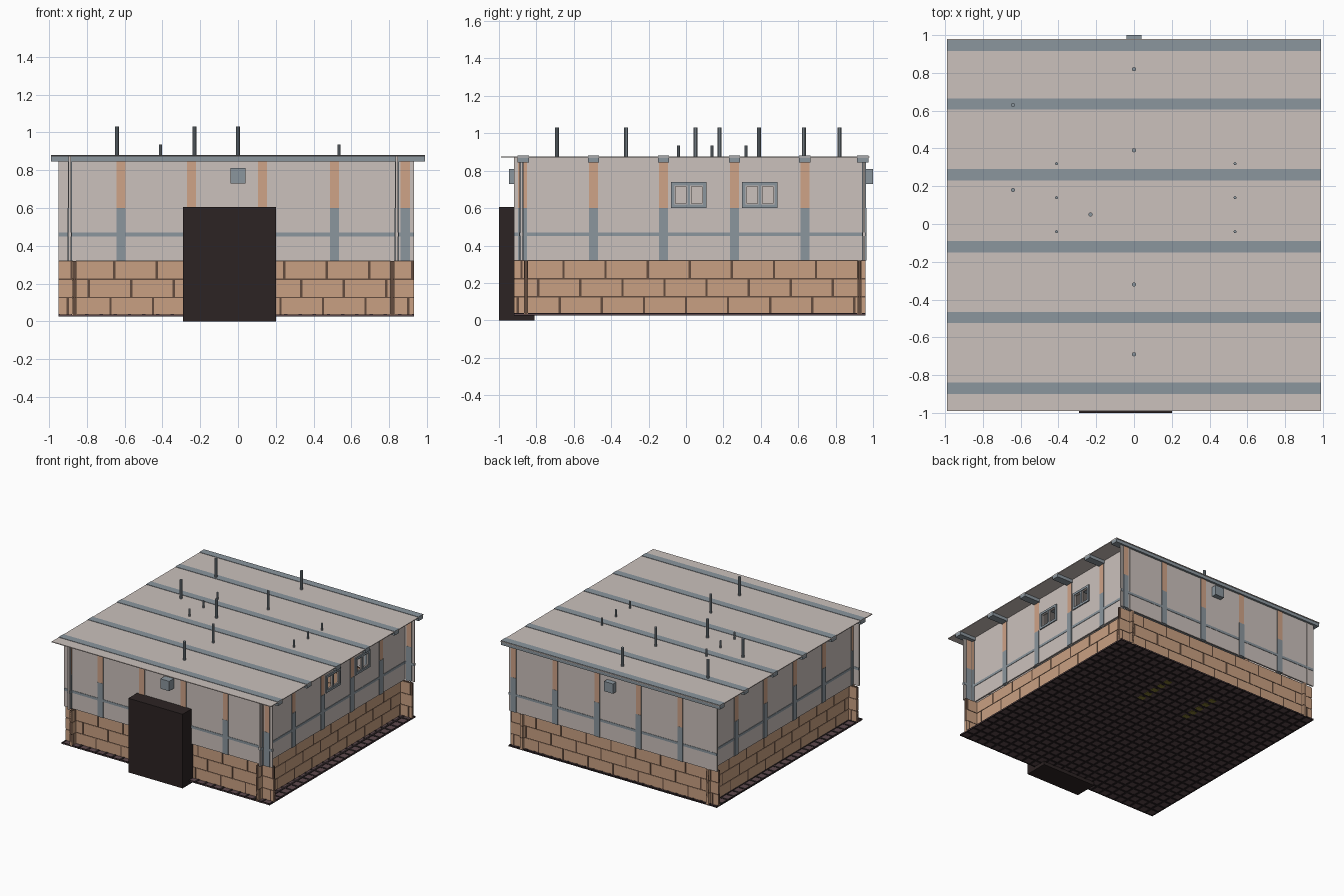
import bpy, bmesh
from mathutils import Matrix, Vector

cube = bpy.data.objects.get("Cube")
if cube:
    bpy.data.objects.remove(cube, do_unlink=True)


def material(name, *srgb):
    lin = [((c / 255 + 0.055) / 1.055) ** 2.4 for c in srgb] + [1]
    m = bpy.data.materials.new(name)
    m.use_nodes = True
    m.diffuse_color = lin
    m.node_tree.nodes["Principled BSDF"].inputs["Base Color"].default_value = lin
    return m


PLASTER = material("pale plaster", 203, 193, 188)
STEEL = material("blue grey steel", 139, 150, 158)
ORANGE = material("faded orange", 207, 163, 135)
BRICK = material("brick", 201, 160, 130)
MORTAR = material("mortar", 100, 76, 62)
DARK = material("dark doorway", 44, 35, 35)
FLOOR = material("floor brown", 92, 72, 76)
GRID = material("floor grid", 40, 32, 34)
YELLOW = material("floor marking", 130, 120, 50)


def boxes(name, items, mats, rule=None):
    """One object from (x0, x1, y0, y1, z0, z1) boxes; rule picks a face's material."""
    bm = bmesh.new()
    for x0, x1, y0, y1, z0, z1 in items:
        size = Matrix.Diagonal((x1 - x0, y1 - y0, z1 - z0, 1))
        mid = Matrix.Translation(((x0 + x1) / 2, (y0 + y1) / 2, (z0 + z1) / 2))
        bmesh.ops.create_cube(bm, size=1, matrix=mid @ size)
    bm.normal_update()
    if rule:
        for f in bm.faces:
            f.material_index = rule(f)
    return finish(name, bm, mats)


def finish(name, bm, mats):
    me = bpy.data.meshes.new(name)
    bm.to_mesh(me)
    bm.free()
    for m in mats:
        me.materials.append(m)
    ob = bpy.data.objects.new(name, me)
    bpy.context.collection.objects.link(ob)
    return ob


def slab(axis, pos, half, a0, a1, z0, z1):
    """Box running along an axis, centred on pos across it."""
    if axis == "x":
        return (a0, a1, pos - half, pos + half, z0, z1)
    return (pos - half, pos + half, a0, a1, z0, z1)


X0, X1, Y0, Y1 = -0.95, 0.93, -0.92, 0.96
BASE, SILL, TOP = 0.03, 0.32, 0.875
FRONT_COLS = [-0.62, -0.245, 0.13, 0.51, 0.885]
SIDE_COLS = [-0.875, -0.495, -0.12, 0.26, 0.635]
WINDOWS = [(-0.08, 0.11), (0.30, 0.49)]
WIN_Z0, WIN_Z1 = 0.60, 0.74

# name, run direction, plane, inward sign, extent, column positions
WALLS = [("front", "x", -0.88, 1, X0, X1, FRONT_COLS),
         ("back", "x", 0.952, -1, X0, X1, FRONT_COLS),
         ("left", "y", 0.84, -1, Y0, Y1, SIDE_COLS),
         ("right", "y", -0.89, 1, Y0, Y1, SIDE_COLS)]

for name, axis, pos, inward, a0, a1, cols in WALLS:
    # Upper wall panels, leaving openings for the windows
    if name == "left":
        panels = [slab(axis, pos, 0.006, a0, a1, SILL, WIN_Z0),
                  slab(axis, pos, 0.006, a0, a1, WIN_Z1, TOP)]
        edges = [a0] + [e for w in WINDOWS for e in w] + [a1]
        for s, e in zip(edges[::2], edges[1::2]):
            panels.append(slab(axis, pos, 0.006, s, e, WIN_Z0, WIN_Z1))
    else:
        panels = [slab(axis, pos, 0.006, a0, a1, SILL, TOP)]
    boxes(name + "_wall", panels, [PLASTER])

    # Horizontal rail
    boxes(name + "_rail", [slab(axis, pos, 0.009, a0, a1, 0.45, 0.47)], [STEEL])

    # Columns: steel, with the broad upper faces orange
    parts = []
    for c in cols:
        parts.append(slab(axis, pos, 0.012, c - 0.024, c + 0.024, SILL, 0.60))
        parts.append(slab(axis, pos, 0.0105, c - 0.024, c + 0.024, 0.60, 0.879))
    across = 1 if axis == "x" else 0
    boxes(name + "_columns", parts, [STEEL, ORANGE],
          lambda f: int(abs(f.normal[across]) > 0.9 and f.calc_center_median().z > 0.6))

    # Brick base: mortar core with staggered bricks standing slightly proud
    base = pos + inward * 0.024
    boxes(name + "_mortar", [slab(axis, base, 0.008, a0, a1, BASE, SILL)], [MORTAR])
    bricks = []
    pitch, gap = 0.225, 0.006
    for row, phase in enumerate((0.0, 0.11, 0.02)):
        z = BASE + 0.003 + row * 0.0965
        for k in range(-6, 6):
            s = max(a0, phase + k * pitch + gap)
            e = min(a1, phase + (k + 1) * pitch - gap)
            if e - s > 0.01:
                bricks.append(slab(axis, base, 0.011, s, e, z, z + 0.090))
    boxes(name + "_bricks", bricks, [BRICK])

# Window frames and sashes
frames, sashes = [], []


def ring(out, half, y0, y1, z0, z1, t):
    for s, e, b, h in ((y0, y1, z0, z0 + t), (y0, y1, z1 - t, z1),
                       (y0, y0 + t, z0 + t, z1 - t), (y1 - t, y1, z0 + t, z1 - t)):
        out.append(slab("y", 0.842, half, s, e, b, h))


for y0, y1 in WINDOWS:
    mid = (y0 + y1) / 2
    ring(frames, 0.013, y0, y1, WIN_Z0, WIN_Z1, 0.018)
    frames.append(slab("y", 0.842, 0.010, mid - 0.007, mid + 0.007, WIN_Z0 + 0.018, WIN_Z1 - 0.018))
    for s, e in ((y0 + 0.018, mid - 0.007), (mid + 0.007, y1 - 0.018)):
        ring(sashes, 0.006, s, e, WIN_Z0 + 0.018, WIN_Z1 - 0.018, 0.007)
boxes("window_frames", frames, [STEEL])
boxes("window_sashes", sashes, [PLASTER])

# Roof sheet and cross beams
boxes("roof", [(-0.99, 0.99, -0.99, 0.98, 0.871, 0.877)], [PLASTER])
boxes("roof_beams", [(-0.99, 0.99, y - 0.03, y + 0.03, 0.845, 0.88)
                     for y in (-0.87, -0.495, -0.12, 0.26, 0.635, 0.945)], [STEEL])

# Roof pipes
bm = bmesh.new()
tall = [(0, 0.82), (0, 0.39), (0, -0.32), (0, -0.69), (-0.64, 0.63), (-0.64, 0.18), (-0.23, 0.05)]
short = [(x, y) for x in (-0.41, 0.535) for y in (-0.04, 0.14, 0.32)]
for spots, top, radius in ((tall, 1.03, 0.011), (short, 0.935, 0.008)):
    for x, y in spots:
        bmesh.ops.create_cone(bm, cap_ends=True, segments=10, radius1=radius, radius2=radius,
                              depth=top - 0.86,
                              matrix=Matrix.Translation(Vector((x, y, (top + 0.86) / 2))))
finish("roof_pipes", bm, [STEEL])

# Lamp boxes over the entrance and on the back wall
boxes("front_lamp", [(-0.04, 0.04, -0.945, -0.88, 0.73, 0.81)], [STEEL])
boxes("back_lamp", [(-0.04, 0.04, 0.95, 1.0, 0.73, 0.81)], [STEEL])

# Doorway block
boxes("doorway", [(-0.29, 0.20, -1.0, -0.81, 0, 0.605)], [DARK])

# Floor plate with a raised grid on both faces
boxes("floor", [(X0, X1, Y0, Y1, 0.029, 0.035)], [FLOOR])
step, half = 0.0752, 0.009
bars = []
for i in range(26):
    x, y = X0 + i * step, Y0 + i * step
    bars.append((max(X0, x - half), min(X1, x + half), Y0, Y1, 0.026, 0.038))
    bars.append((X0, X1, max(Y0, y - half), min(Y1, y + half), 0.0265, 0.0375))
boxes("floor_grid", bars, [GRID])
boxes("floor_markings", [(x - 0.025, x + 0.025, 0.37 + k * step, 0.41 + k * step, 0.025, 0.03)
                         for x in (0.25, -0.185) for k in range(5)], [YELLOW])
